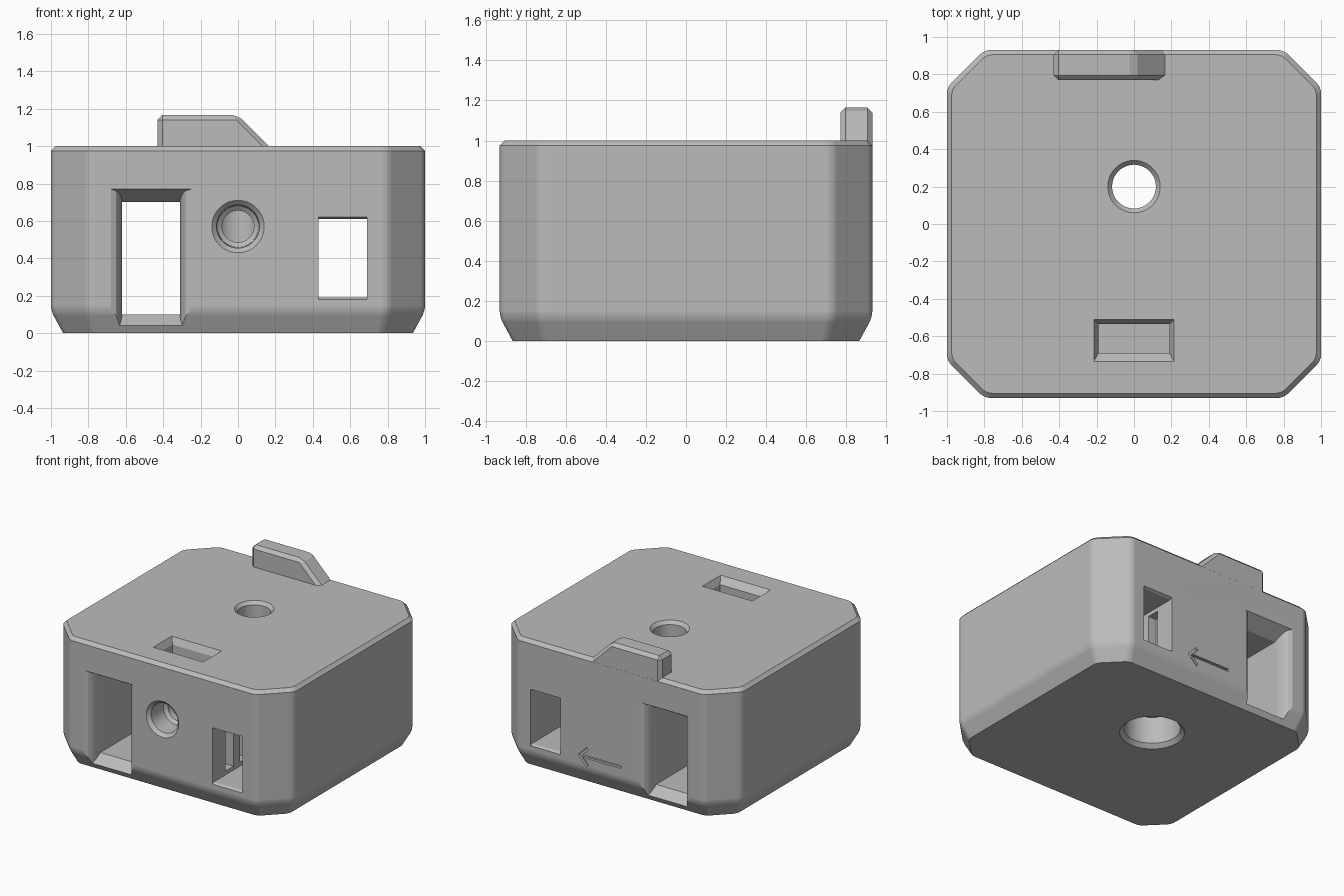
import bpy, bmesh
from math import sin, cos, pi, sqrt

if "Cube" in bpy.data.objects:
    bpy.data.objects.remove(bpy.data.objects["Cube"])

GREY = (0.5, 0.5, 0.5, 1)
grey = bpy.data.materials.new("plain grey plastic")
grey.use_nodes = True
grey.diffuse_color = GREY
grey.node_tree.nodes["Principled BSDF"].inputs["Base Color"].default_value = GREY

HX, HY, CUT = 1.0, 0.93, 0.2


def loft(name, rings, edit=None):
    """Closed solid through matching rings of points."""
    bm = bmesh.new()
    loops = [[bm.verts.new(p) for p in ring] for ring in rings]
    n = len(loops[0])
    for a, b in zip(loops, loops[1:]):
        for i in range(n):
            j = (i + 1) % n
            bm.faces.new((a[i], a[j], b[j], b[i]))
    bm.faces.new(loops[0])
    bm.faces.new(loops[-1])
    bmesh.ops.recalc_face_normals(bm, faces=bm.faces)
    if edit:
        edit(bm)
    mesh = bpy.data.meshes.new(name)
    bm.to_mesh(mesh)
    bm.free()
    mesh.materials.append(grey)
    ob = bpy.data.objects.new(name, mesh)
    bpy.context.collection.objects.link(ob)
    return ob


def activate(ob):
    bpy.ops.object.select_all(action='DESELECT')
    ob.select_set(True)
    bpy.context.view_layer.objects.active = ob


def octagon(z, inset):
    x, y, c = HX - inset, HY - inset, CUT - inset * (2 - sqrt(2))
    return [(x - c, -y, z), (x, c - y, z), (x, y - c, z), (x - c, y, z),
            (c - x, y, z), (-x, y - c, z), (-x, c - y, z), (c - x, -y, z)]


def rect_y(y, x0, x1, z0, z1):
    return [(x0, y, z0), (x1, y, z0), (x1, y, z1), (x0, y, z1)]


def rect_z(z, x0, x1, y0, y1):
    return [(x0, y0, z), (x1, y0, z), (x1, y1, z), (x0, y1, z)]


def bore(name, profile, place):
    """Round cutter; profile holds (radius, position along the axis)."""
    angles = [2 * pi * i / 64 for i in range(64)]
    return loft(name, [[place(r * cos(a), r * sin(a), t) for a in angles]
                       for r, t in profile])


def passage(name, x0, x1, z0, z1, side, low, high, depth, steps):
    """Front to back opening, flared at both mouths."""
    half = []
    for i in range(steps + 1):
        t = i / steps
        k = 1 - t
        s = side * (1 - sqrt(1 - k * k))
        half.append((HY - depth * t, x0 - s, x1 + s, z0 - low * k, z1 + high * k))
    half.insert(0, (HY + 0.1,) + half[0][1:])
    rings = [rect_y(-h[0], *h[1:]) for h in half]
    return loft(name, rings + [rect_y(*h) for h in reversed(half)])


# Body block with softened upright corners and lower chamfer
def soften(bm):
    def keeps_sharp(e):
        za, zb = (v.co.z for v in e.verts)
        return abs(za - zb) < 0.001 and abs(za - 0.12) > 0.01
    bmesh.ops.bevel(bm, geom=[e for e in bm.edges if not keeps_sharp(e)],
                    offset=0.03, segments=4, profile=0.5, affect='EDGES')


body = loft("body", [octagon(0, 0.065), octagon(0.12, 0),
                     octagon(0.975, 0), octagon(1, 0.025)], soften)

# Openings
upright = lambda a, b, t: (a, 0.2 + b, t)
along = lambda a, b, t: (a, t, 0.57 + b)
cutters = [
    passage("tunnel_cut", -0.62, -0.31, 0.1, 0.7, 0.06, 0.09, 0.07, 0.12, 8),
    passage("window_cut", 0.43, 0.69, 0.19, 0.61, 0, 0.01, 0.01, 0.02, 1),
    bore("shaft_cut", [(0.23, -0.1), (0.23, 0), (0.2, 0.03), (0.2, 0.24), (0.117, 0.24),
                       (0.117, 0.975), (0.14, 1), (0.14, 1.1)], upright),
    bore("screw_cut", [(0.14, -1), (0.14, -HY), (0.115, -0.905), (0.11, -0.76),
                       (0.085, -0.74), (0.085, 0.2)], along),
    loft("nut_slot_cut", [rect_z(0.4, -0.19, 0.19, -0.69, -0.535),
                          rect_z(0.95, -0.19, 0.19, -0.69, -0.535),
                          rect_z(1, -0.215, 0.215, -0.735, -0.51),
                          rect_z(1.1, -0.215, 0.215, -0.735, -0.51)]),
]

# Upright grooves between belt teeth on the window's inner wall
for i in range(9):
    y = -0.72 + 0.18 * i
    cutters.append(loft("tooth_groove_cut", [rect_z(z, 0.36, 0.5, y - 0.05, y + 0.05)
                                             for z in (0.22, 0.58)]))

# Engraved arrow on the back
outline = [(-0.09, 0.01), (0.24, 0.01), (0.19, 0.06), (0.205, 0.075), (0.28, 0)]
outline += [(x, -z) for x, z in reversed(outline[:-1])]
cutters.append(loft("arrow_cut", [[(x, y, 0.22 + z) for x, z in outline]
                                  for y in (HY - 0.02, HY + 0.1)]))

activate(body)
for cutter in cutters:
    mod = body.modifiers.new(cutter.name, 'BOOLEAN')
    mod.operation, mod.solver, mod.object = 'DIFFERENCE', 'EXACT', cutter
    bpy.ops.object.modifier_apply(modifier=mod.name)
    bpy.data.objects.remove(cutter)

bpy.ops.object.shade_smooth_by_angle(angle=0.45)
weighted = body.modifiers.new("even shading", 'WEIGHTED_NORMAL')
weighted.keep_sharp = True


# Pointer tab at the back edge, chamfered above its base
def chamfer(bm):
    edges = [e for e in bm.edges if max(v.co.z for v in e.verts) > 1]
    bmesh.ops.bevel(bm, geom=edges, offset=0.025, segments=1, affect='EDGES')


side_shape = [(-0.43, 0.975), (0.19, 0.975), (0, 1.165), (-0.43, 1.165)]
loft("pointer_tab", [[(x, y, z) for x, z in side_shape] for y in (0.77, HY)], chamfer)
